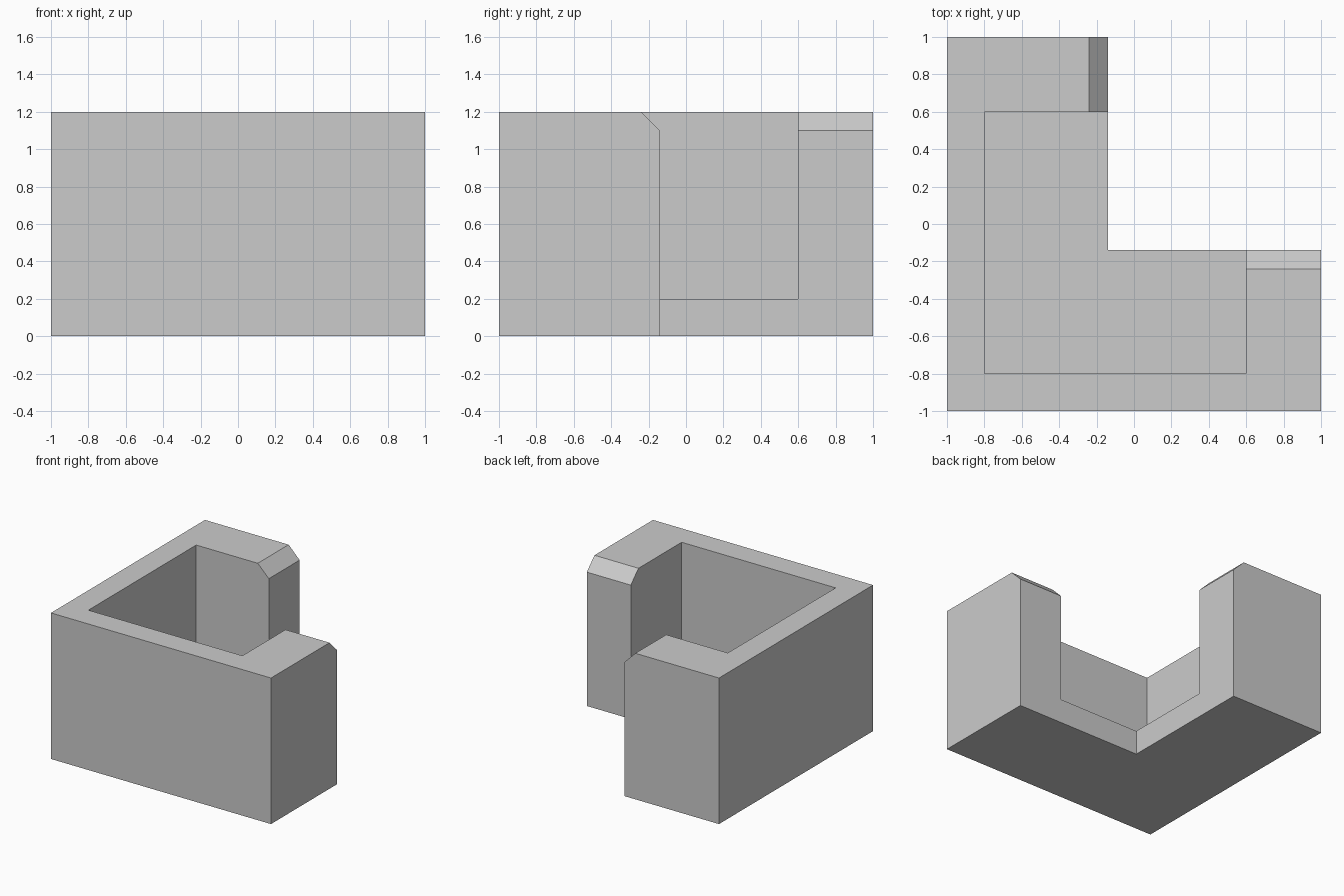
import bpy
import bmesh

cube = bpy.data.objects.get("Cube")
if cube:
    bpy.data.objects.remove(cube, do_unlink=True)

HEIGHT, FLOOR, CHAMFER = 1.2, 0.2, 0.1
NOTCH = -0.14   # inner corner of the L-shaped plan
WALL, END = -0.8, 0.6

grey = bpy.data.materials.new("plain grey")
grey.use_nodes = True
colour = (0.6, 0.6, 0.6, 1)
grey.diffuse_color = colour
grey.node_tree.nodes["Principled BSDF"].inputs["Base Color"].default_value = colour


def prism(name, outline, bottom, top, chamfer=None):
    """Extrude a plan outline upward, optionally chamfering chosen edges."""
    bm = bmesh.new()
    face = bm.faces.new([bm.verts.new((x, y, bottom)) for x, y in outline])
    result = bmesh.ops.extrude_face_region(bm, geom=[face])
    for v in result["geom"]:
        if isinstance(v, bmesh.types.BMVert):
            v.co.z = top
    bmesh.ops.recalc_face_normals(bm, faces=bm.faces[:])
    if chamfer:
        edges = [e for e in bm.edges if chamfer(e)]
        bmesh.ops.bevel(bm, geom=edges, offset=CHAMFER, offset_type='OFFSET',
                        segments=1, profile=0.5, affect='EDGES')
    mesh = bpy.data.meshes.new(name)
    bm.to_mesh(mesh)
    bm.free()
    mesh.materials.append(grey)
    obj = bpy.data.objects.new(name, mesh)
    bpy.context.collection.objects.link(obj)
    return obj


def inner_top_edge(edge):
    a, b = (v.co for v in edge.verts)
    on_top = min(a.z, b.z) > HEIGHT - 0.01
    on_notch = any(abs(a[i] - NOTCH) < 0.01 and abs(b[i] - NOTCH) < 0.01
                   for i in (0, 1))
    return on_top and on_notch


# L-shaped block, chamfered along the top of both notch sides
plan = [(-1, -1), (1, -1), (1, NOTCH), (NOTCH, NOTCH), (NOTCH, 1), (-1, 1)]
body = prism("corner_wall", plan, 0, HEIGHT, inner_top_edge)

# Pocket that leaves the floor, two thin walls and two thick end blocks
square = [(WALL, WALL), (END, WALL), (END, END), (WALL, END)]
cutter = prism("pocket_cutter", square, FLOOR, HEIGHT + 0.2)
cutter.hide_render = True

cut = body.modifiers.new("pocket", 'BOOLEAN')
cut.operation = 'DIFFERENCE'
cut.solver = 'EXACT'
cut.object = cutter
bpy.context.view_layer.objects.active = body
bpy.ops.object.modifier_apply(modifier=cut.name)
bpy.data.objects.remove(cutter, do_unlink=True)
